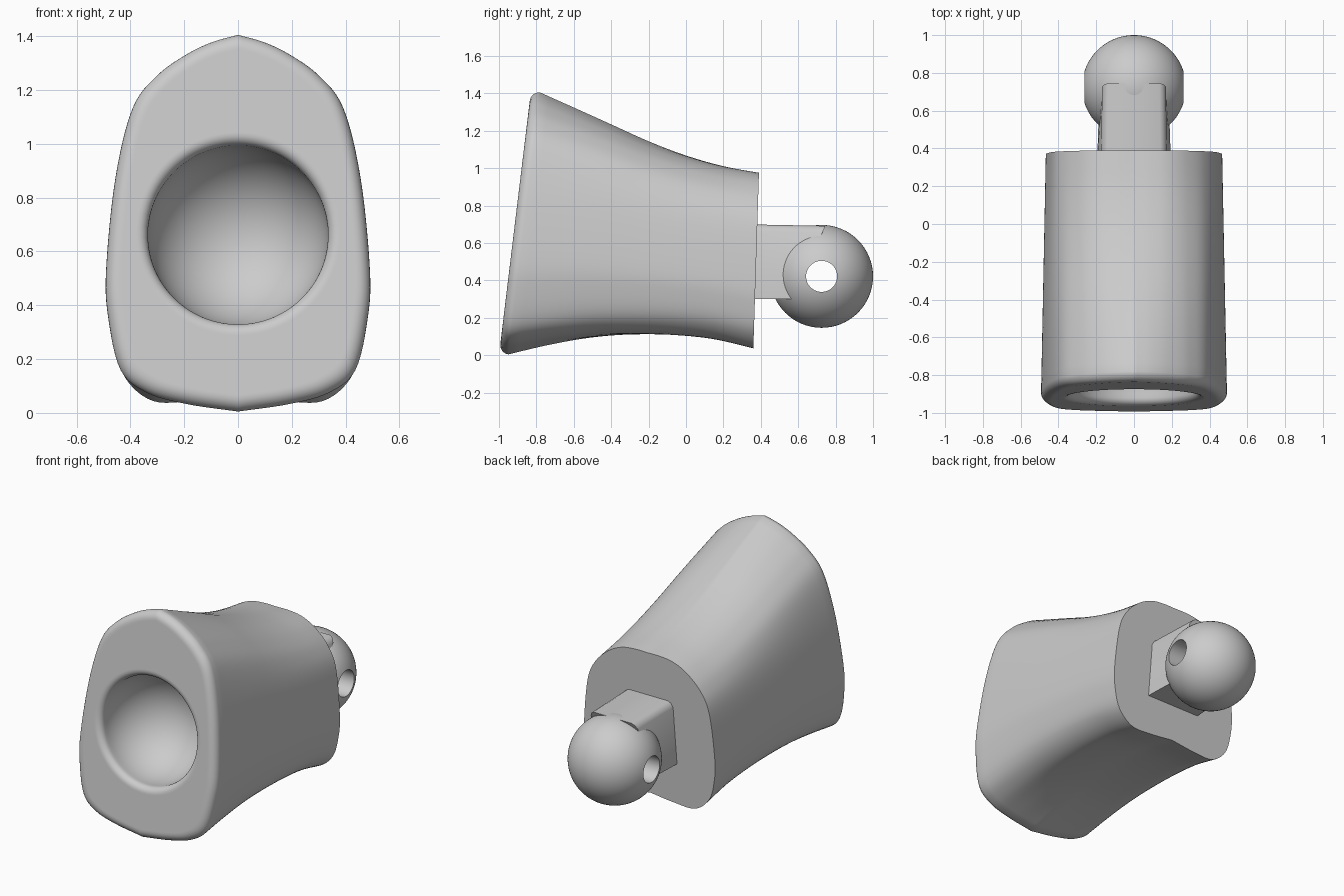
import bpy, bmesh, math
from mathutils import Vector

cube = bpy.data.objects.get("Cube")
if cube:
    bpy.data.objects.remove(cube, do_unlink=True)

grey = bpy.data.materials.new("light_grey")
grey.use_nodes = True
grey.diffuse_color = (0.6, 0.6, 0.6, 1)
grey.node_tree.nodes["Principled BSDF"].inputs["Base Color"].default_value = (0.6, 0.6, 0.6, 1)


def loft(name, rings, cap_start=False, cap_end=False, closed=False):
    """Skin a list of equal-length closed rings and shade them."""
    bm = bmesh.new()
    rows = [[bm.verts.new(p) for p in ring] for ring in rings]
    pairs = list(zip(rows, rows[1:]))
    if closed:
        pairs.append((rows[-1], rows[0]))
    for a, b in pairs:
        n = len(a)
        for i in range(n):
            j = (i + 1) % n
            bm.faces.new((a[i], a[j], b[j], b[i]))
    if cap_start:
        bm.faces.new(rows[0])
    if cap_end:
        bm.faces.new(rows[-1])
    bmesh.ops.recalc_face_normals(bm, faces=bm.faces)
    mesh = bpy.data.meshes.new(name)
    bm.to_mesh(mesh)
    bm.free()
    mesh.materials.append(grey)
    obj = bpy.data.objects.new(name, mesh)
    bpy.context.collection.objects.link(obj)
    bpy.ops.object.select_all(action='DESELECT')
    obj.select_set(True)
    bpy.context.view_layer.objects.active = obj
    bpy.ops.object.shade_smooth_by_angle(angle=math.radians(38))
    return obj


def spline(points, steps):
    """Smooth curve through the points."""
    pts = [Vector(p) for p in points]
    pts = [2 * pts[0] - pts[1]] + pts + [2 * pts[-1] - pts[-2]]
    out = []
    for a, b, c, d in zip(pts, pts[1:], pts[2:], pts[3:]):
        for s in range(steps):
            t = s / steps
            out.append(0.5 * (2 * b + (c - a) * t + (2 * a - 5 * b + 4 * c - d) * t * t
                              + (3 * b - a - 3 * c + d) * t ** 3))
    return out + [pts[-2]]


def outline(half):
    """Mirror a half section (width, height as fractions) into a full ring."""
    side = spline(half, 6)
    return side + [Vector((-p.x, p.y)) for p in reversed(side[1:-1])]


# Body: blend from the rounded back section to the pointed front section
front = outline([(0, 1), (.2, .98), (.39, .948), (.61, .893), (.8, .805), (.93, .62),
                 (1, .38), (.985, .25), (.89, .11), (.69, .05), (.39, .02), (0, 0)])
back = outline([(0, 1), (.2, 1), (.4, .985), (.6, .935), (.8, .84), (.93, .7),
                (1, .4), (.985, .24), (.9, .1), (.68, .01), (.36, .01), (0, .03)])
heights = spline([(.035, .975), (.08, 1.012), (.097, 1.068), (.097, 1.142),
                  (.083, 1.23), (.05, 1.318), (.005, 1.405)], 4)
rings = []
for i, (low, high) in enumerate(heights):
    t = i / (len(heights) - 1)
    width = .465 + .025 * t
    ring = []
    for f, b in zip(front, back):
        p = b.lerp(f, t)
        y_low, y_high = .36 - 1.31 * t, .39 - 1.17 * t
        ring.append(Vector((p.x * width, y_low + (y_high - y_low) * p.y,
                            low + (high - low) * p.y)))
    rings.append(ring)

# Rounded front rim, with one extra ring to keep the face flat
up = Vector((0, .121, 1)).normalized()
normal = Vector((0, -1, .121)).normalized()
rim = rings[-1]
mid = Vector((0, -.865, .7))
R = .05


def rim_ring(inset, push):
    ring = []
    for p in rim:
        d = p - mid
        x, h = d.x, d.dot(up)
        ring.append(mid + Vector((x * (1 - inset / .49), 0, 0))
                    + up * h * (1 - inset / .7) + normal * push)
    return ring


for s in range(1, 7):
    a = s / 6 * math.pi / 2
    rings.append(rim_ring(R * (1 - math.cos(a)), R * math.sin(a)))
rings.append(rim_ring(R + .008, R))

# Spherical socket with a softened lip
centre = mid + normal * R + up * -.04
angles = [math.atan2(p.x, (p - centre).dot(up)) for p in rim]
lip = .04
depth0 = .06
ball_r = .335
profile = [(ball_r + lip + .006, 0)]
for s in range(7):
    a = s / 6 * math.pi / 2
    profile.append((ball_r + lip * (1 - math.sin(a)), lip * (1 - math.cos(a))))
for s in range(20):
    a = s / 20 * math.pi / 2
    profile.append((ball_r * math.cos(a), depth0 + ball_r * math.sin(a)))
profile.append((.002, depth0 + ball_r))
for r, d in profile:
    rings.append([centre + Vector((r * math.sin(a), 0, 0)) + up * r * math.cos(a)
                  - normal * d for a in angles])
loft("body", rings, cap_start=True, cap_end=True)

# Neck: tapered bar with eased top edges, ending inside the ball
half = [(.14, .70), (.16, .69), (.175, .665), (.195, .302)]
section = half + [(-x, z) for x, z in reversed(half)]
start = [Vector((x, .33, z)) for x, z in section]
end = [Vector((x * .96, .57 + .175 * (z - .302) / .398, z - .008 * (z > .5)))
       for x, z in section]
loft("neck", [start, end], cap_start=True, cap_end=True)

# Ball with a cross hole, revolved about the x axis
r_ball, r_hole = .275, .083
a0 = math.asin(r_hole / r_ball)
arc = []
for s in range(41):
    a = a0 + (math.pi - 2 * a0) * s / 40
    arc.append((r_ball * math.cos(a), r_ball * math.sin(a)))
turns = 64
ball = [[Vector((x, .725 + r * math.cos(math.tau * k / turns),
                 .422 + r * math.sin(math.tau * k / turns))) for k in range(turns)]
        for x, r in arc]
loft("ball", ball, closed=True)
